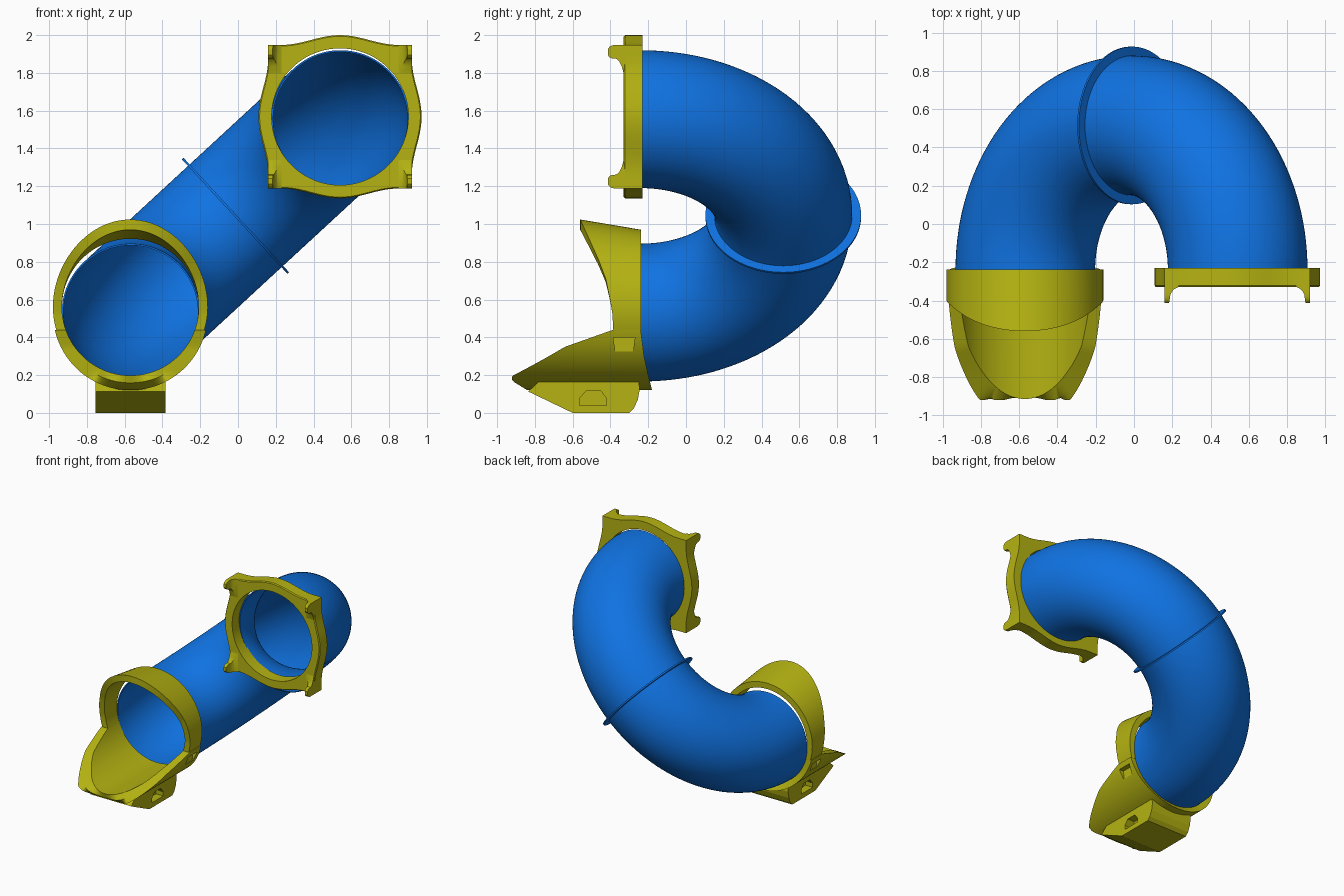
import bpy, bmesh
from math import sin, cos, pi, asin
from mathutils import Vector

if "Cube" in bpy.data.objects:
    bpy.data.objects.remove(bpy.data.objects["Cube"])


def material(name, rgb):
    m = bpy.data.materials.new(name)
    m.diffuse_color = (*rgb, 1)
    m.use_nodes = True
    m.node_tree.nodes["Principled BSDF"].inputs["Base Color"].default_value = m.diffuse_color
    return m


BLUE = material("pipe blue", (0.005, 0.17, 0.76))
YELLOW = material("fitting yellow", (0.46, 0.45, 0.006))


def interp(table, v):
    """Piecewise linear lookup in a list of (key, value)."""
    if v <= table[0][0]:
        return table[0][1]
    for (a, fa), (b, fb) in zip(table, table[1:]):
        if v <= b:
            return fa + (fb - fa) * (v - a) / (b - a)
    return table[-1][1]


def loft(name, loops, mat, wrap=False):
    """Skin closed loops; wrap joins last to first, otherwise ends are capped."""
    bm = bmesh.new()
    rows = [[bm.verts.new(p) for p in loop] for loop in loops]
    n = len(rows[0])
    pairs = list(zip(rows, rows[1:])) + ([(rows[-1], rows[0])] if wrap else [])
    for r, s in pairs:
        for i in range(n):
            j = (i + 1) % n
            bm.faces.new((r[i], r[j], s[j], s[i]))
    if not wrap:
        bm.faces.new(rows[0])
        bm.faces.new(rows[-1])
    bmesh.ops.recalc_face_normals(bm, faces=bm.faces)
    mesh = bpy.data.meshes.new(name)
    bm.to_mesh(mesh)
    bm.free()
    mesh.materials.append(mat)
    ob = bpy.data.objects.new(name, mesh)
    bpy.context.collection.objects.link(ob)
    return ob


def smooth(ob, angle=0.6):
    bpy.ops.object.select_all(action='DESELECT')
    ob.select_set(True)
    bpy.context.view_layer.objects.active = ob
    bpy.ops.object.shade_smooth_by_angle(angle=angle)


def cut(ob, cutter):
    cutter.hide_render = True
    cutter.hide_viewport = True
    mod = ob.modifiers.new("cut", 'BOOLEAN')
    mod.operation = 'DIFFERENCE'
    mod.solver = 'EXACT'
    mod.object = cutter


# Bent pipe: hollow half torus in a tilted plane
CENTRE = Vector((-0.013, -0.24, 1.043))
AXIS = Vector((0.555, 0, 0.512)).normalized()
BACK = Vector((0, 1, 0))
SIDE = AXIS.cross(BACK)
MAJOR = 0.755


def pipe_point(path, ring, r):
    out = AXIS * cos(path) + BACK * sin(path)
    return CENTRE + out * (MAJOR + r * cos(ring)) + SIDE * (r * sin(ring))


N, M = 96, 64
loops = []
for k in range(N):
    b = 2 * pi * k / N
    loops.append([pipe_point(pi * i / M, b, 0.365) for i in range(M + 1)] +
                 [pipe_point(pi * i / M, b, 0.356) for i in range(M, -1, -1)])
smooth(loft("bent_pipe", loops, BLUE, wrap=True))

# Thin joint flange halfway round the bend
loops = []
for k in range(N):
    b = 2 * pi * k / N
    loops.append([pipe_point(pi / 2, b, r) + AXIS * d
                  for r, d in ((0.358, -.006), (0.412, -.006), (0.412, .006), (0.358, .006))])
smooth(loft("joint_flange", loops, BLUE, wrap=True))

# Upper mounting bracket: square plate with bulged sides and a round hole
UP = Vector((0.54, 0, 1.568))
loops = []
S = 24
for q in range(4):
    for i in range(S):
        x = 0.38 - 0.76 * i / S
        z = 0.38 + (0.026 * (1 + cos(pi * x / 0.31)) if abs(x) < 0.31 else 0)
        for _ in range(q):
            x, z = -z, x
        o = Vector((x, 0, z))
        inner = o.normalized() * 0.362
        loops.append([UP + p + Vector((0, y, 0)) for p, y in
                      ((inner, -.33), (o * 0.985, -.33), (o, -.322), (o, -.23), (inner, -.23))])
smooth(loft("mounting_bracket", loops, YELLOW, wrap=True))

# Four corner prongs with concave feet: (depth, x width, z outer, z inner)
PRONG = [(-0.01, .075, .38, .225), (0, .07, .38, .23), (.01, .05, .38, .265),
         (.025, .037, .38, .295), (.04, .03, .38, .307), (.06, .027, .378, .308),
         (.075, .025, .37, .314), (.084, .023, .357, .327)]
for sx in (-1, 1):
    for sz in (-1, 1):
        loops = [[UP + Vector((sx * x, -0.33 - d, sz * z)) for x, z in
                  ((.38, zo), (.38 - w, zo), (.38 - w, zi), (.38, zi))]
                 for d, w, zo, zi in PRONG]
        smooth(loft("bracket_prong", loops, YELLOW))

# Lower outlet hood: flared upper collar with a curved front edge
LX = -0.57
HOOD_FRONT = [(.44, -.385), (.53, -.39), (.61, -.405), (.70, -.425),
              (.79, -.463), (.88, -.51), (.97, -.56)]


def hood_point(r, t, front):
    a0 = asin(-0.12 / r)
    a = a0 + (pi - 2 * a0) * t
    h = r * sin(a)
    y = interp(HOOD_FRONT, 0.56 + 0.41 / r * h) if front else -0.238
    if h > 0:
        h *= 1 + 0.41 * (-0.24 - y)
    return (LX + r * cos(a), y, 0.56 + h)


loops = [[hood_point(.41, k / 64, False), hood_point(.41, k / 64, True),
          hood_point(.362, k / 64, True), hood_point(.362, k / 64, False)] for k in range(65)]
smooth(loft("outlet_hood", loops, YELLOW))

# Lower outlet scoop: trough cut off by a sloping lip
LIP = [(.12, -.84), (.16, -.905), (.175, -.92), (.195, -.92), (.275, -.77),
       (.35, -.64), (.44, -.386)]
REAR = [(.12, -.18), (.2, -.2), (.3, -.222), (.44, -.24)]


def scoop_arc(r, zc, t):
    a0 = asin((0.44 - zc) / r)
    a = pi - a0 + (pi + 2 * a0) * t
    return LX + r * cos(a), zc + r * sin(a)


loops = []
for k in range(81):
    ox, oz = scoop_arc(.41, .53, k / 80)
    ix, iz = scoop_arc(.362, .56, k / 80)
    mx, mz = (ox + ix) / 2, (oz + iz) / 2
    loops.append([(ox, interp(REAR, oz), oz), (ox, interp(LIP, oz), oz),
                  (mx, interp(LIP, mz), mz), (ix, interp(LIP, iz), iz), (ix, -.24, iz)])
scoop = loft("outlet_scoop", loops, YELLOW)
smooth(scoop)

# Foot block under the scoop
FOOT = [(-.835, .113), (-.6, 0), (-.3, 0), (-.275, .025), (-.255, .07), (-.245, .125),
        (-.25, .165), (-.78, .165)]
foot = loft("foot", [[(LX + s * .185, y, z) for y, z in FOOT] for s in (-1, 1)], YELLOW)

# Pockets in both sides of the foot and clip notches in the scoop
POCKET = [(-.565, .04), (-.42, .04), (-.42, .075), (-.45, .115), (-.53, .115), (-.565, .075)]
NOTCH = [(-.385, .40), (-.27, .40), (-.28, .325), (-.375, .325)]
for s in (-1, 1):
    cut(foot, loft("pocket_cutter", [[(LX + s * d, y, z) for y, z in POCKET]
                                     for d in (.12, .25)], YELLOW))
    cut(scoop, loft("notch_cutter", [[(LX + s * d, y, z) for y, z in NOTCH]
                                     for d in (.35, .5)], YELLOW))
